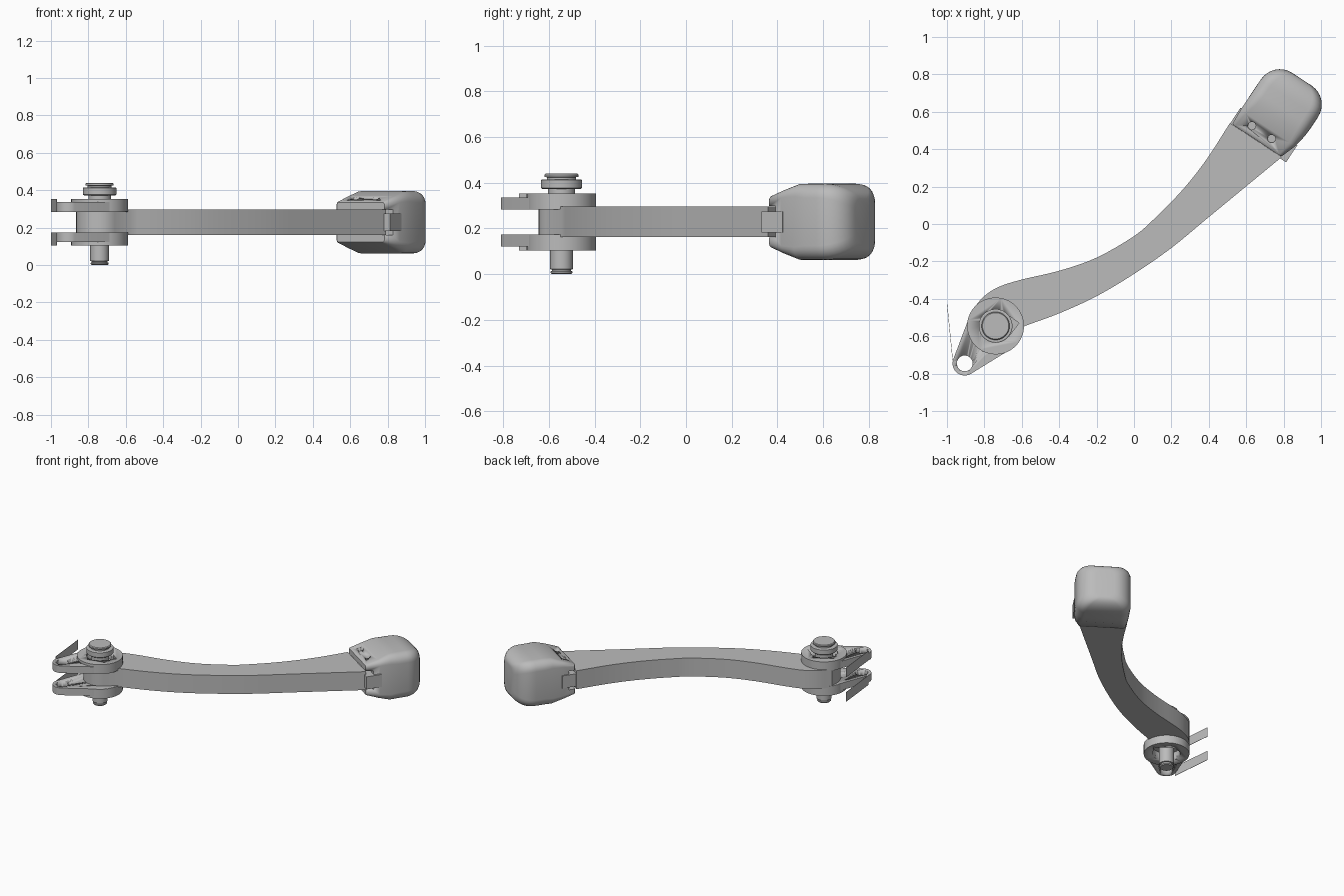
import bpy, bmesh
from math import sin, cos, pi, radians
from mathutils import Vector, Matrix

if "Cube" in bpy.data.objects:
    bpy.data.objects.remove(bpy.data.objects["Cube"])

grey = bpy.data.materials.new("satin_grey")
grey.use_nodes = True
colour = (0.5, 0.5, 0.5, 1)
grey.diffuse_color = colour
grey.node_tree.nodes["Principled BSDF"].inputs["Base Color"].default_value = colour

MID = 0.229               # height of the symmetry plane
PIVOT = Vector((-0.74, -0.545))
EYE = Vector((-0.905, -0.745))


def loft(name, rings, smooth=28):
    """Skin equal-length rings of points and cap both ends."""
    bm = bmesh.new()
    rows = [[bm.verts.new(p) for p in ring] for ring in rings]
    n = len(rows[0])
    for a, b in zip(rows, rows[1:]):
        for i in range(n):
            j = (i + 1) % n
            bm.faces.new((a[i], a[j], b[j], b[i]))
    bm.faces.new(rows[0])
    bm.faces.new(rows[-1])
    bmesh.ops.recalc_face_normals(bm, faces=bm.faces)
    mesh = bpy.data.meshes.new(name)
    bm.to_mesh(mesh)
    bm.free()
    mesh.materials.append(grey)
    ob = bpy.data.objects.new(name, mesh)
    bpy.context.collection.objects.link(ob)
    bpy.ops.object.select_all(action='DESELECT')
    ob.select_set(True)
    bpy.context.view_layer.objects.active = ob
    bpy.ops.object.shade_smooth_by_angle(angle=radians(smooth))
    return ob


def prism(name, outline, z0, z1):
    return loft(name, [[(p[0], p[1], z) for p in outline] for z in (z0, z1)])


def circle(c, r, n=48):
    return [(c[0] + r * cos(2 * pi * i / n), c[1] + r * sin(2 * pi * i / n)) for i in range(n)]


def cut(ob, cutter):
    """Subtract the cutter and discard it."""
    mod = ob.modifiers.new("cut", 'BOOLEAN')
    mod.operation = 'DIFFERENCE'
    mod.solver = 'EXACT'
    mod.object = cutter
    cutter.hide_render = True
    bpy.context.view_layer.objects.active = ob
    bpy.ops.object.modifier_apply(modifier=mod.name)
    bpy.data.objects.remove(cutter)


def smooth_path(points, steps=4):
    """Catmull-Rom curve through the points."""
    p = [Vector(q) for q in points]
    p = [2 * p[0] - p[1]] + p + [2 * p[-1] - p[-2]]
    out = []
    for a, b, c, d in zip(p, p[1:], p[2:], p[3:]):
        for k in range(steps):
            t = k / steps
            out.append(0.5 * (2 * b + (c - a) * t + (2 * a - 5 * b + 4 * c - d) * t ** 2
                              + (3 * b - a - 3 * c + d) * t ** 3))
    return out + [p[-2]]


# Curved arm with its rounded hub end
upper = smooth_path([(.513, .54), (.4, .363), (.3, .23), (.2, .118), (.1, .02), (0, -.065),
                     (-.2, -.18), (-.4, -.25), (-.6, -.297), (-.72, -.335), (-.8, -.385),
                     (-.866, -.46)])
lower = smooth_path([(-.583, -.545), (-.396, -.476), (-.198, -.385), (0, -.267),
                     (.2, -.128), (.4, .037), (.79, .358)])
hub = [(-.74 + .125 * cos(radians(a)), -.52 + .125 * sin(radians(a))) for a in range(180, 311, 10)]
prism("arm", upper + hub + lower, .162, .297)

# Clevis plates: raised disc over a teardrop tang, mirrored above and below
teardrop = []
for i in range(72):
    n = Vector((cos(i * pi / 36), sin(i * pi / 36)))
    c, r = max(((PIVOT, .149), (EYE, .065)), key=lambda cr: cr[0].dot(n) + cr[1])
    teardrop.append(c + n * r)
keyhole = [p for p in circle(PIVOT, .09) if p[0] < PIVOT.x + .075]
keyhole = sorted(keyhole, key=lambda p: (Vector(p) - PIVOT).angle_signed(Vector((-1, 0))))
keyhole.append((PIVOT.x + .125, PIVOT.y + .015))
for side, name in ((1, "upper"), (-1, "lower")):
    def z(d):
        return MID + side * d
    tang = prism(name + "_tang", teardrop, z(.055), z(.107))
    cut(tang, prism("eye_cutter", circle(EYE, .042), z(.02), z(.2)))
    cut(tang, prism("keyhole_cutter", keyhole, z(.02), z(.2)))
    disc = prism(name + "_disc", circle(PIVOT, .152, 64), z(.056), z(.125))
    cut(disc, prism("keyhole_cutter", keyhole, z(.02), z(.2)))
    # Thin upright fin beside the tang
    prism(name + "_fin", [(-1, -.43), (-.97, -.73), (-.968, -.73), (-.998, -.43)], z(.055), z(.125))

# Pivot pin with grooves, collar and cap
pin = [(.042, 0), (.048, .006), (.048, .012), (.042, .014), (.042, .02), (.05, .022),
       (.05, .25), (.06, .25), (.06, .372), (.083, .372), (.09, .378), (.09, .412),
       (.085, .415), (.064, .415), (.064, .424), (.075, .426), (.075, .435), (.07, .44)]
loft("pivot_pin", [[(x, y, h) for x, y in circle(PIVOT, r)] for r, h in pin])

# Local frame of the arm tip: s along the arm, t across it
tip = Matrix(((.549, .836, 0, .652), (.836, -.549, 0, .447), (0, 0, 1, MID), (0, 0, 0, 1)))


def section(s, t0, t1, h, r, n=7):
    """Rounded rectangle across the arm at distance s."""
    mid, w = (t0 + t1) / 2, (t1 - t0) / 2
    ring = []
    for q, (sx, sz) in enumerate(((1, 1), (-1, 1), (-1, -1), (1, -1))):
        for k in range(n):
            a = (q + k / (n - 1)) * pi / 2
            ring.append(tip @ Vector((s, mid + sx * (w - r) + r * cos(a),
                                      sz * (h - r) + r * sin(a))))
    return ring


def block(name, s0, s1, t0, t1, h):
    corners = [(t0, -h), (t1, -h), (t1, h), (t0, h)]
    return loft(name, [[tip @ Vector((s, t, v)) for t, v in corners] for s in (s0, s1)])


# Bumper: tapered root, full body, rounded nose
rings = [section(.002, -.148, .155, .106, .012), section(.008, -.154, .163, .112, .018),
         section(.09, -.158, .193, .14, .035), section(.165, -.158, .206, .166, .055),
         section(.22, -.158, .209, .167, .062)]
for i in range(9):
    a = i * pi / 16
    inset = 1 - cos(a)
    rings.append(section(.285 + .123 * sin(a), -.157 + .12 * inset, .209 - .12 * inset,
                         .167 - .065 * inset, .062 - .015 * inset))
bumper = loft("bumper", rings, 35)
cut(bumper, block("slot_cutter", -.05, .05, -.3, .3, .069))
for t in (-.061, .065):
    centre = tip @ Vector((.053, t, 0))
    cut(bumper, prism("screw_hole_cutter", circle(centre, .021, 24), MID + .095, MID + .3))

# Tongue joining the arm to the bumper
block("tongue", -.01, .1, -.165, .199, .046)
